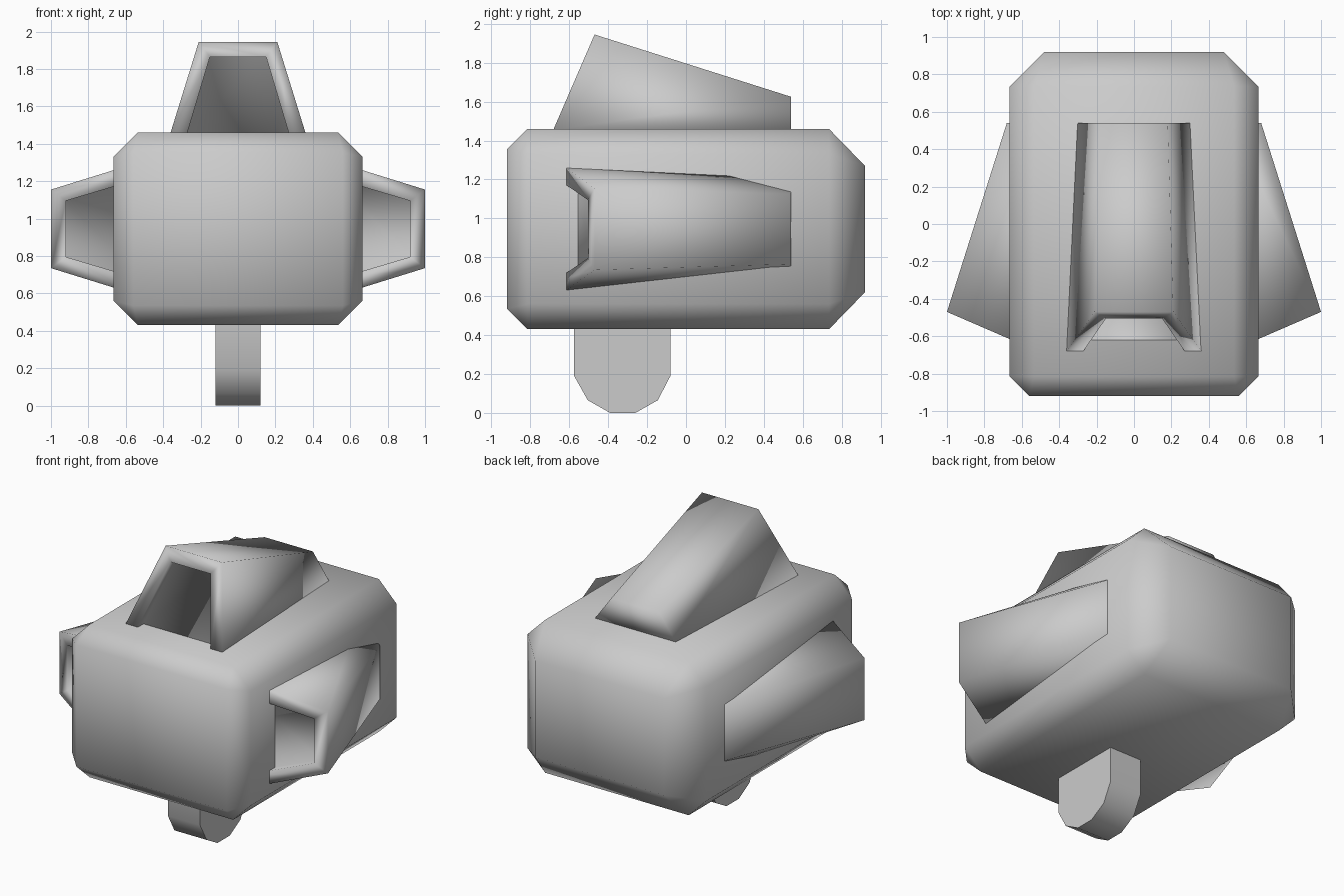
import bpy, bmesh
from mathutils import Vector, Matrix
from math import pi

if "Cube" in bpy.data.objects:
    bpy.data.objects.remove(bpy.data.objects["Cube"])


def finish(name, bm, angle=None):
    bmesh.ops.recalc_face_normals(bm, faces=bm.faces[:])
    me = bpy.data.meshes.new(name)
    bm.to_mesh(me)
    bm.free()
    ob = bpy.data.objects.new(name, me)
    bpy.context.collection.objects.link(ob)
    me.shade_smooth()
    if angle:
        me.set_sharp_from_angle(angle=angle)
    return ob


# Main housing: two octagon rings closed by smaller end caps (chamfered box)
bm = bmesh.new()
ZC = 0.945
for sx in (-1, 1):
    for sz in (-1, 1):
        for x, y, z in ((0.56, -0.92, 0.41), (0.535, -0.815, 0.515), (0.665, -0.815, 0.385),
                        (0.535, 0.735, 0.515), (0.665, 0.735, 0.385), (0.48, 0.92, 0.325)):
            bm.verts.new((sx * x, y, ZC + sz * z))
bmesh.ops.convex_hull(bm, input=bm.verts[:])
bmesh.ops.dissolve_limit(bm, angle_limit=0.01, verts=bm.verts[:], edges=bm.edges[:])
finish("housing", bm)


# Scoop: tapered hood with a recessed sloping mouth, origin at the lip height
def scoop(name, matrix):
    depth, slope, flare, recess = 0.49, 0.433, 0.31, 0.06
    bm = bmesh.new()

    def arch(tip, foot, y_tip, y_foot, h_tip):
        return [bm.verts.new(matrix @ Vector(p)) for p in (
            (-foot, y_foot, -depth), (-tip, y_tip, h_tip),
            (tip, y_tip, h_tip), (foot, y_foot, -depth))]

    lip_y, foot_y = -0.47, -0.47 - slope * depth
    in_y = lip_y - slope * 0.08
    rear = arch(0.18, 0.303, 0.54, 0.54, -0.32)
    outer = arch(0.21, 0.21 + flare * depth, lip_y, foot_y, 0)
    inner = arch(0.15, 0.272, in_y, foot_y, -0.08)
    deep = arch(0.15, 0.272, in_y + recess, foot_y + recess, -0.08)
    loops = [rear, outer, inner, deep]
    for a, b in zip(loops, loops[1:]):
        for i in range(3):
            bm.faces.new((a[i], a[i + 1], b[i + 1], b[i]))
    bm.faces.new(rear)
    bm.faces.new(deep)
    # underside hidden in the housing
    bm.faces.new([r[0] for r in loops] + [r[3] for r in reversed(loops)])
    return finish(name, bm)


scoop("top_scoop", Matrix.Translation((0, 0, 1.945)))
for side, s in (("right", 1), ("left", -1)):
    scoop(side + "_scoop", Matrix.Translation((s, 0, ZC)) @ Matrix.Rotation(s * pi / 2, 4, 'Y'))

# Foot: rounded tab extruded across x
bm = bmesh.new()
profile = [(-0.575, 0.5), (-0.575, 0.19), (-0.505, 0.065), (-0.39, 0),
           (-0.26, 0), (-0.145, 0.065), (-0.08, 0.19), (-0.08, 0.5)]
face = bm.faces.new([bm.verts.new((-0.12, y, z)) for y, z in profile])
ext = bmesh.ops.extrude_face_region(bm, geom=[face], use_keep_orig=True)
bmesh.ops.translate(bm, vec=(0.24, 0, 0),
                    verts=[v for v in ext["geom"] if isinstance(v, bmesh.types.BMVert)])
finish("foot", bm, pi / 3)
